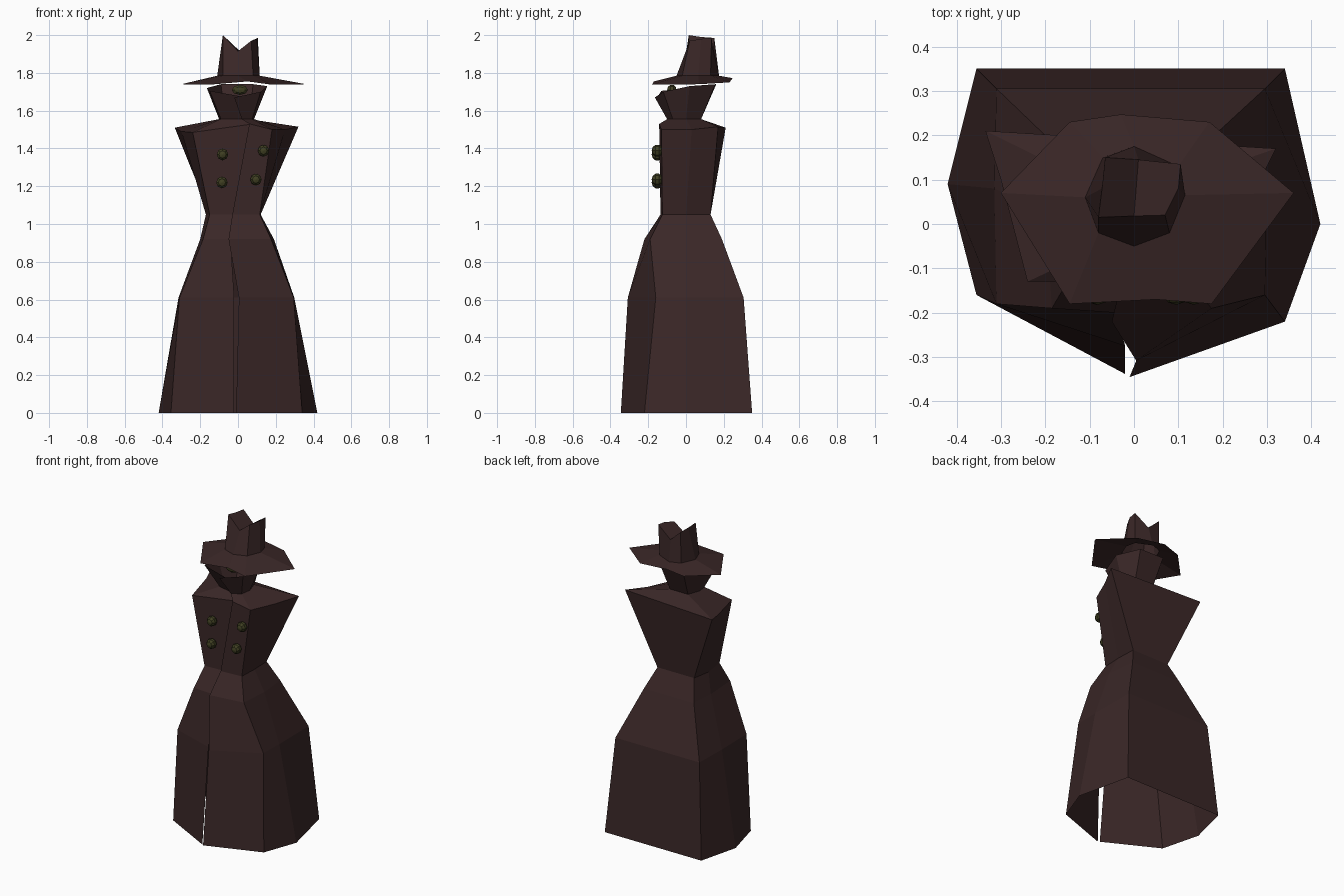
import bpy, bmesh, math
from mathutils import Matrix

if "Cube" in bpy.data.objects:
    bpy.data.objects.remove(bpy.data.objects["Cube"])


def material(name, rgb):
    m = bpy.data.materials.new(name)
    m.diffuse_color = (*rgb, 1)
    m.use_nodes = True
    m.node_tree.nodes["Principled BSDF"].inputs["Base Color"].default_value = m.diffuse_color
    return m


BROWN = material("dark brown cloth", (0.042, 0.020, 0.020))
OLIVE = material("dull olive", (0.050, 0.050, 0.016))


def add(name, bm, mat):
    me = bpy.data.meshes.new(name)
    bm.to_mesh(me)
    bm.free()
    me.materials.append(mat)
    ob = bpy.data.objects.new(name, me)
    bpy.context.collection.objects.link(ob)
    return ob


def loft(name, rings, closed=False):
    """Skin rings of 3D points, listed anticlockwise from the front, bottom to top."""
    bm = bmesh.new()
    rows = [[bm.verts.new(p) for p in r] for r in rings]
    n = len(rows[0])
    for a, b in zip(rows, rows[1:]):
        for i in range(n if closed else n - 1):
            j = (i + 1) % n
            bm.faces.new((a[i], a[j], b[j], b[i]))
    return add(name, bm, BROWN)


def at(z, pts):
    return [(x, y, z) for x, y in pts]


# Ring order: right lapel, front right, right, back right,
# back left, left, front left, left lapel tucked behind
hem = at(0, [(-.01, -.345), (.34, -.22), (.42, 0), (.34, .35),
             (-.355, .35), (-.42, .09), (-.355, -.16), (-.02, -.338)])
knee = at(.61, [(.005, -.308), (.295, -.16), (.298, 0), (.295, .305),
                (-.31, .305), (-.315, .08), (-.31, -.18), (-.02, -.275)])
hip = at(.92, [(-.05, -.22), (.175, -.19), (.19, 0), (.17, .19),
               (-.19, .19), (-.2, .03), (-.185, -.19), (-.04, -.2)])
waist = at(1.05, [(-.03, -.135), (.115, -.125), (.12, 0), (.115, .13),
                  (-.15, .13), (-.17, .01), (-.15, -.13), (-.01, -.12)])
shoulder = [(.06, -.142, 1.53), (.18, -.13, 1.5), (.25, .03, 1.5), (.32, .17, 1.515),
            (-.335, .21, 1.51), (-.3, .1, 1.49), (-.24, -.13, 1.485), (.08, -.125, 1.53)]
neck = at(1.555, [(.02, -.1), (.075, -.07), (.085, 0), (.06, .08),
                  (-.07, .08), (-.1, 0), (-.09, -.06), (.04, -.09)])
collar_top = [(-.02, -.165, 1.67), (.12, -.12, 1.7), (.155, .02, 1.73), (.08, .155, 1.74),
              (-.09, .16, 1.74), (-.165, .02, 1.72), (-.15, -.13, 1.705), (.02, -.15, 1.675)]

loft("coat_skirt", [hem, knee, hip, waist])
loft("coat_body", [waist, shoulder, neck])
loft("collar", [neck, collar_top])

# Hat brim: drooping sheet around the crown
crown_base = at(1.785, [(0, -.05), (.08, -.02), (.115, .065), (.1, .13),
                        (.0, .175), (-.07, .15), (-.11, .06), (-.08, -.02)])
brim_edge = [(.05, -.17, 1.755), (.175, -.18, 1.738), (.36, .07, 1.74), (.17, .23, 1.75),
             (-.03, .247, 1.772), (-.145, .23, 1.75), (-.3, .07, 1.74), (-.145, -.18, 1.738)]
loft("hat_brim", [brim_edge, crown_base], closed=True)

# Hat crown: tapered wall with a valley creased from front to back
crown_top = [(0, .018, 1.915), (.07, .02, 1.97), (.1, .08, 1.98), (.105, .135, 1.985),
             (.01, .145, 1.915), (-.065, .15, 1.985), (-.072, .08, 1.99), (-.08, .015, 2.0)]
loft("hat_crown", [crown_base, crown_top], closed=True)
bm = bmesh.new()
v = [bm.verts.new(p) for p in crown_top]
bm.faces.new((v[0], v[1], v[2], v[3], v[4]))
bm.faces.new((v[0], v[4], v[5], v[6], v[7]))
add("hat_crease", bm, BROWN)


def knob(name, loc, size):
    bm = bmesh.new()
    bmesh.ops.create_uvsphere(bm, u_segments=8, v_segments=5, radius=1,
                              matrix=Matrix.Rotation(math.pi / 2, 4, 'X'))
    ob = add(name, bm, OLIVE)
    ob.location, ob.scale = loc, size


# Double row of coat buttons
for i, (x, z) in enumerate([(-.082, 1.368), (.135, 1.388), (-.085, 1.22), (.095, 1.235)]):
    knob(f"button_{i + 1}", (x, -.152, z), (.032, .03, .033))

# Lens hidden between collar and brim
knob("eye_lens", (.01, -.075, 1.71), (.045, .025, .028))
